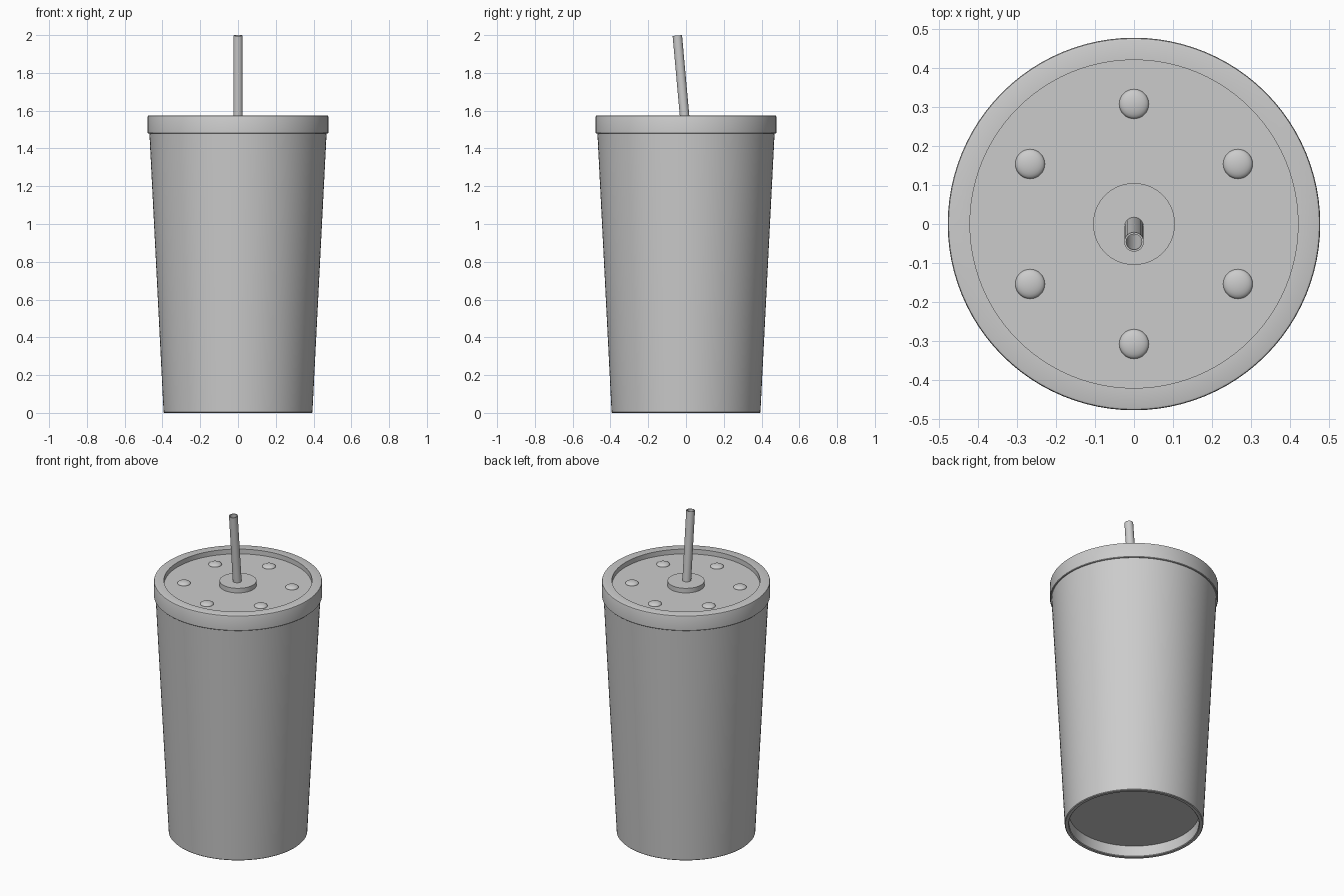
import bpy
import bmesh
import math
from mathutils import Vector, Matrix

if "Cube" in bpy.data.objects:
    bpy.data.objects.remove(bpy.data.objects["Cube"])

LID_TOP = 1.575
LID_FLOOR = 1.545


def lathe(name, profile, steps=96, closed=False, matrix=None, angle=30):
    """Spin an (r, z) outline around z and shade it smooth by angle."""
    bm = bmesh.new()
    verts = [bm.verts.new((r, 0, z)) for r, z in profile]
    edges = [bm.edges.new(p) for p in zip(verts, verts[1:])]
    if closed:
        edges.append(bm.edges.new((verts[-1], verts[0])))
    bmesh.ops.spin(bm, geom=verts + edges, cent=(0, 0, 0), axis=(0, 0, 1),
                   angle=math.tau, steps=steps)
    bmesh.ops.remove_doubles(bm, verts=bm.verts, dist=1e-5)
    bmesh.ops.recalc_face_normals(bm, faces=bm.faces)
    if matrix:
        bm.transform(matrix)
    mesh = bpy.data.meshes.new(name)
    bm.to_mesh(mesh)
    bm.free()
    obj = bpy.data.objects.new(name, mesh)
    bpy.context.collection.objects.link(obj)
    bpy.ops.object.select_all(action='DESELECT')
    obj.select_set(True)
    bpy.context.view_layer.objects.active = obj
    bpy.ops.object.shade_smooth_by_angle(angle=math.radians(angle))
    return obj


# Tapered cup with a recessed base, closed under the lid
lathe("cup_body", [(0, 0.07), (0.369, 0.07), (0.369, 0.004), (0.373, 0),
                   (0.390, 0), (0.394, 0.004), (0.470, 1.50), (0, 1.50)])

# Lid: outer band, softened rim and sunken floor
lathe("lid", [(0, 1.49), (0.46, 1.48), (0.475, 1.48), (0.478, 1.483),
              (0.478, LID_TOP - 0.007), (0.476, LID_TOP - 0.002),
              (0.471, LID_TOP), (0.421, LID_TOP),
              (0.421, LID_FLOOR), (0, LID_FLOOR)], angle=40)

# Raised hub around the straw
lathe("straw_hub", [(0, 1.53), (0.105, 1.53), (0.105, LID_TOP - 0.001),
                    (0, LID_TOP - 0.001)], steps=64)

# Ring of six low domes on the lid
for i in range(6):
    a = math.radians(30 + 60 * i)
    place = Matrix.Translation((0.308 * math.cos(a), 0.308 * math.sin(a), LID_FLOOR))
    half = [(0.038 * math.cos(math.radians(t)), 0.015 * math.sin(math.radians(t)))
            for t in range(-15, 90, 15)] + [(0, 0.015)]
    lathe(f"lid_button_{i + 1}", half, steps=32, matrix=place, angle=60)

# Hollow straw leaning towards the front
base, tip = Vector((0, -0.001, 1.50)), Vector((0, -0.046, 1.998))
axis = tip - base
tilt = Matrix.Translation(base) @ axis.to_track_quat('Z', 'Y').to_matrix().to_4x4()
lathe("straw", [(0.025, 0), (0.025, axis.length), (0.020, axis.length), (0.020, 0)],
      steps=32, closed=True, matrix=tilt)
